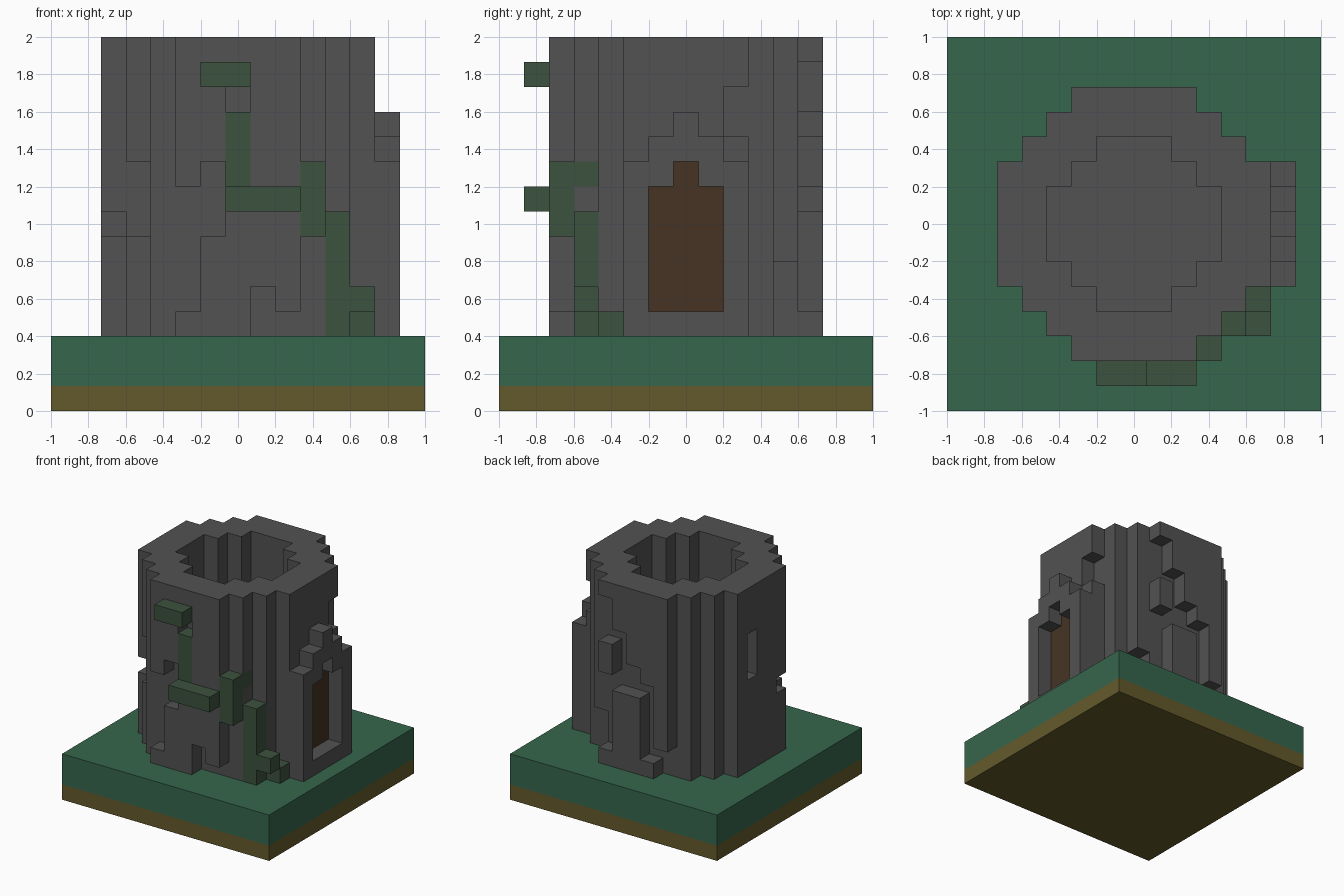
import bpy, bmesh, math
from mathutils import Vector

if "Cube" in bpy.data.objects:
    bpy.data.objects.remove(bpy.data.objects["Cube"], do_unlink=True)

U = 2 / 15          # block size
GROUND = 3 * U      # top of the grass


def material(name, rgb):
    col = [((c / 255 + 0.055) / 1.055) ** 2.4 for c in rgb] + [1]
    m = bpy.data.materials.new(name)
    m.diffuse_color = col
    m.use_nodes = True
    bsdf = m.node_tree.nodes["Principled BSDF"]
    bsdf.inputs["Base Color"].default_value = col
    bsdf.inputs["Roughness"].default_value = 0.9
    return m


STONE = material("stone grey", (82, 82, 82))
GRASS = material("grass green", (54, 102, 76))
DIRT = material("dirt brown", (100, 90, 43))
IVY = material("ivy green", (60, 82, 63))
WOOD = material("dark wood", (70, 52, 36))


def block(i0, i1, j0, j1, k0, k1):
    """All cells of an inclusive range; level 0 rests on the grass."""
    return {(i, j, k) for i in range(i0, i1 + 1)
            for j in range(j0, j1 + 1) for k in range(k0, k1 + 1)}


def add_object(name, bm, mat):
    me = bpy.data.meshes.new(name)
    bm.to_mesh(me)
    bm.free()
    me.materials.append(mat)
    ob = bpy.data.objects.new(name, me)
    bpy.context.collection.objects.link(ob)
    return ob


def build_cells(name, cells, mat, solid=frozenset()):
    """Skin of a set of cells; faces touching other solid cells are left out."""
    bm = bmesh.new()
    verts = {}
    for c in sorted(cells):
        for axis in range(3):
            for sign in (-1, 1):
                n = list(c)
                n[axis] += sign
                if tuple(n) in cells or tuple(n) in solid:
                    continue
                a, b = (axis + 1) % 3, (axis + 2) % 3
                ring = [(-1, -1), (1, -1), (1, 1), (-1, 1)][::sign]
                face = []
                for s, t in ring:
                    p = [2 * v for v in c]
                    p[axis] += sign
                    p[a] += s
                    p[b] += t
                    p = tuple(p)
                    if p not in verts:
                        verts[p] = bm.verts.new((p[0] * U / 2, p[1] * U / 2,
                                                 GROUND + (p[2] + 1) * U / 2))
                    face.append(verts[p])
                bm.faces.new(face)
    bmesh.ops.dissolve_limit(bm, angle_limit=math.radians(1),
                             verts=bm.verts, edges=bm.edges)
    return add_object(name, bm, mat)


def slab(name, z0, z1, mat):
    bm = bmesh.new()
    bmesh.ops.create_cube(bm, size=1)
    for v in bm.verts:
        v.co = Vector((v.co.x * 2, v.co.y * 2, z0 if v.co.z < 0 else z1))
    return add_object(name, bm, mat)


# Ground
slab("dirt_layer", 0, U, DIRT)
slab("grass_layer", U, GROUND, GRASS)


# Round tower: half width of each row, by distance from the centre
def disc(half_widths, k0, k1):
    cells = set()
    for d, w in enumerate(half_widths):
        for j in {d, -d}:
            cells |= block(-w, w, j, j, k0, k1)
    return cells


tower = disc([5, 5, 5, 4, 3, 2], 0, 11) - disc([3, 3, 2, 1], 1, 11)

# Missing stones
for gap in [
    (-4, -4, -3, -3, 4, 6), (-5, -5, -2, -2, 4, 4),     # front left corner
    (-2, -2, -5, -5, 1, 5), (-1, -1, -5, -5, 4, 6),     # front wall
    (0, 0, -5, -5, 9, 9),
    (1, 1, -5, -5, 0, 1), (2, 2, -5, -5, 0, 0),
    (5, 5, 2, 2, 8, 9), (3, 3, 4, 4, 0, 2),             # door side
    (2, 2, 5, 5, 8, 10), (2, 2, 5, 5, 1, 5),            # back wall
    (1, 1, 5, 5, 5, 8), (0, 0, 5, 5, 5, 6),
    (-1, -1, 5, 5, 1, 5), (-2, -2, 5, 5, 0, 1),
    (-5, -5, 1, 1, 6, 8),                               # far side slit
]:
    tower -= block(*gap)

# Wooden door with a pointed top, and the stone frame around it
opening = {(j, k) for j in (-1, 0, 1) for k in range(1, 6)} | {(0, 6)}
door = {(5, j, k) for j, k in opening}
frame = block(6, 6, -2, 2, 0, 6) | block(6, 6, -1, 1, 7, 7) | block(6, 6, 0, 0, 8, 8)
frame -= {(6, j, k) for j, k in opening}

# Creeping ivy, partly set into the wall
ivy = set()
for part in [
    (-1, 0, -6, -6, 10, 10), (0, 0, -5, -5, 6, 8), (0, 2, -6, -6, 5, 5),
    (3, 3, -5, -5, 4, 6), (3, 3, -4, -4, 6, 6), (4, 4, -4, -4, 0, 4),
    (5, 5, -4, -4, 1, 1), (5, 5, -3, -3, 0, 0),
]:
    ivy |= block(*part)

tower -= door | ivy
everything = tower | door | frame | ivy
for name, cells, mat in [("tower_wall", tower, STONE), ("door_frame", frame, STONE),
                         ("door", door, WOOD), ("ivy", ivy, IVY)]:
    build_cells(name, cells, mat, everything - cells)
